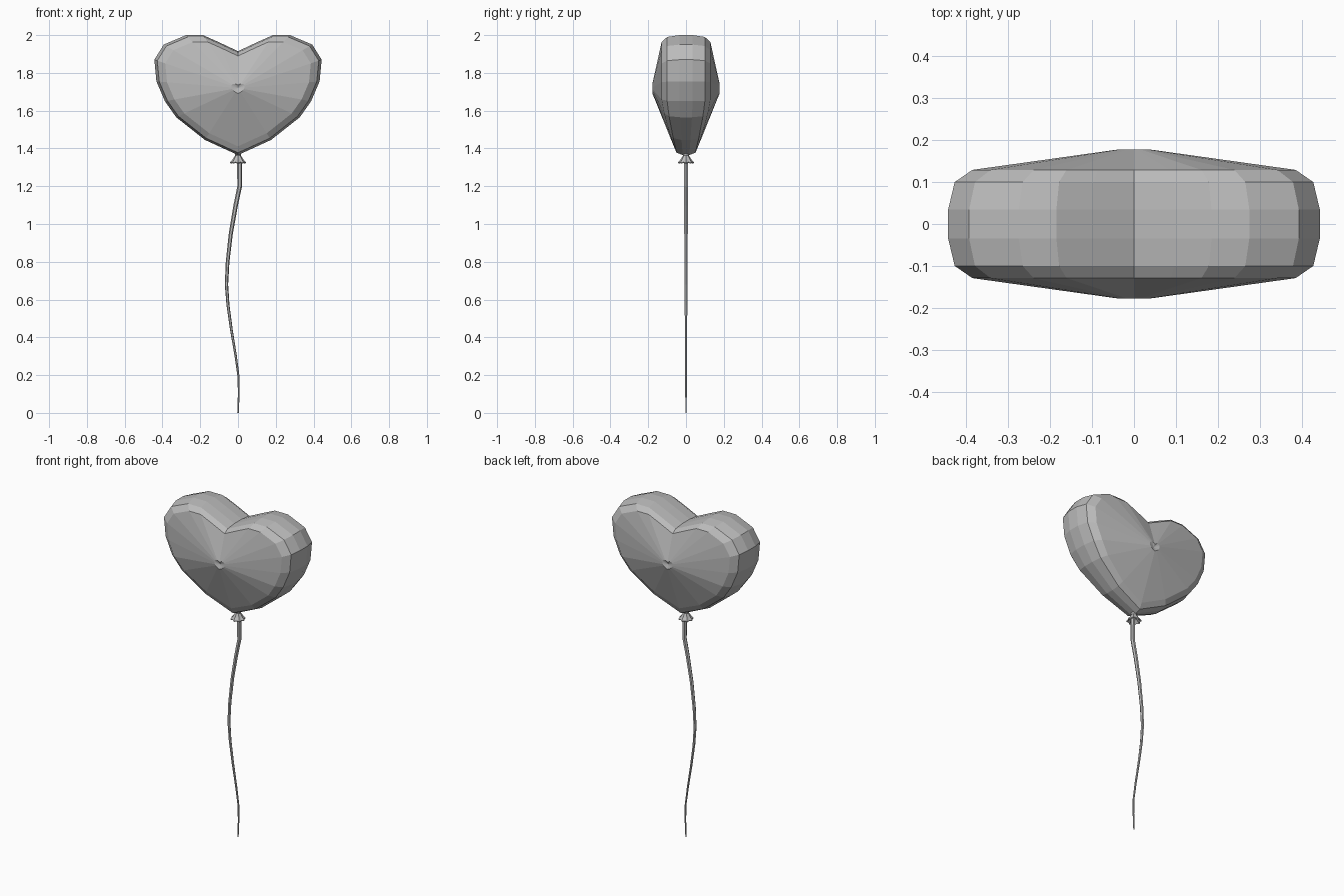
import bpy, math
from mathutils import Vector

cube = bpy.data.objects.get("Cube")
if cube:
    bpy.data.objects.remove(cube, do_unlink=True)

GREY = (0.5, 0.5, 0.5, 1)
grey = bpy.data.materials.new("balloon grey")
grey.use_nodes = True
grey.diffuse_color = GREY
grey.node_tree.nodes["Principled BSDF"].inputs["Base Color"].default_value = GREY


def add_loft(name, rings, cap_start=None, cap_end=None):
    """Skin closed rings of equal size; each cap is an apex point or None."""
    n = len(rings[0])
    verts = [p for ring in rings for p in ring]
    faces = []
    for r in range(len(rings) - 1):
        for i in range(n):
            j = (i + 1) % n
            faces.append((r * n + i, r * n + j, (r + 1) * n + j, (r + 1) * n + i))
    for apex, base, flip in ((cap_start, 0, True), (cap_end, (len(rings) - 1) * n, False)):
        if apex is not None:
            verts.append(apex)
            for i in range(n):
                a, b = base + i, base + (i + 1) % n
                faces.append((b, a, len(verts) - 1) if flip else (a, b, len(verts) - 1))
    mesh = bpy.data.meshes.new(name)
    mesh.from_pydata(verts, [], faces)
    mesh.materials.append(grey)
    obj = bpy.data.objects.new(name, mesh)
    bpy.context.collection.objects.link(obj)
    return obj


# Heart balloon: half outline from the notch to the tip, mirrored
half = [(0, 1.915), (0.1, 1.962), (0.185, 2.0), (0.275, 2.0), (0.393, 1.95), (0.443, 1.87),
        (0.432, 1.755), (0.387, 1.65), (0.327, 1.565), (0.175, 1.445), (0, 1.365)]
outline = half + [(-x, z) for x, z in half[-2:0:-1]]
CENTRE = 1.72


def heart_ring(scale, y):
    ring = []
    for x, z in outline:
        # the rim gets thinner towards the tip
        thin = 1 - 0.5 * max(0, (1.65 - z) / 0.285) ** 1.3 if scale > 0.5 else 1
        ring.append((x * scale, y * thin, CENTRE + (z - CENTRE) * scale))
    return ring


profile = [(0.08, 0.178), (0.87, 0.129), (0.965, 0.1), (1, 0.035)]
steps = [(s, -y) for s, y in profile] + [(s, y) for s, y in reversed(profile)]
add_loft("heart_balloon", [heart_ring(s, y) for s, y in steps],
         (0, -0.17, CENTRE), (0, 0.17, CENTRE))

# Knot: a fluted skirt, hollow underneath
SIDES = 16


def knot_ring(radius, z, flute):
    return [(r * math.cos(a), r * math.sin(a), z + (flute * 0.3 if i % 2 else 0))
            for i in range(SIDES)
            for a in [math.tau * i / SIDES]
            for r in [radius - (flute if i % 2 else 0)]]


add_loft("balloon_knot", [knot_ring(0.02, 1.385, 0), knot_ring(0.015, 1.362, 0),
                          knot_ring(0.03, 1.34, 0.005), knot_ring(0.043, 1.325, 0.008),
                          knot_ring(0.04, 1.32, 0.008), knot_ring(0.012, 1.345, 0)],
         None, (0, 0, 1.345))

# String: a tapering tube along a gentle wave
path = [(0.008, 1.345), (0.009, 1.2), (-0.012, 1.1), (-0.038, 0.95), (-0.055, 0.8), (-0.061, 0.68),
        (-0.053, 0.57), (-0.035, 0.44), (-0.012, 0.3), (0.003, 0.19), (0.004, 0.1), (0, 0)]
TUBE = 6
rings = []
for k, (x, z) in enumerate(path):
    before, after = path[max(k - 1, 0)], path[min(k + 1, len(path) - 1)]
    along = Vector((after[0] - before[0], 0, after[1] - before[1])).normalized()
    side = along.cross(Vector((0, 1, 0)))
    if k == len(path) - 1:
        side = Vector((1, 0, 0))
    radius = 0.004 + 0.0095 * z / 1.345
    rings.append([Vector((x, 0, z)) + radius * (side * math.cos(a) + Vector((0, math.sin(a), 0)))
                  for a in [math.tau * i / TUBE for i in range(TUBE)]])
add_loft("balloon_string", rings, (0.008, 0, 1.345), (0, 0, 0))

# Consistent outward normals
import bmesh
for obj in bpy.data.objects:
    if obj.name.startswith(("heart_", "balloon_")):
        bm = bmesh.new()
        bm.from_mesh(obj.data)
        bmesh.ops.recalc_face_normals(bm, faces=bm.faces)
        bm.to_mesh(obj.data)
        bm.free()
